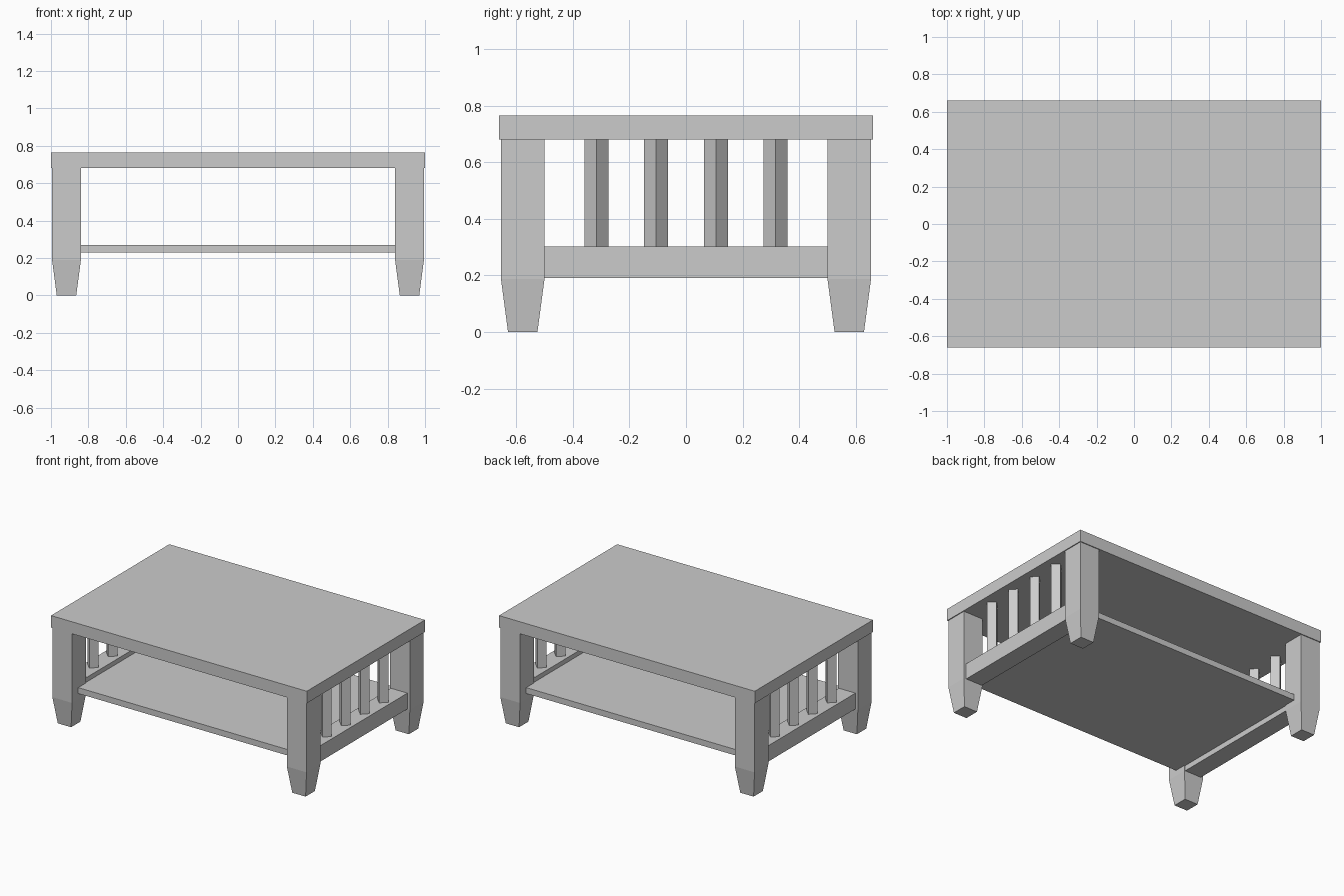
import bpy, bmesh, math
from mathutils import Matrix

if "Cube" in bpy.data.objects:
    bpy.data.objects.remove(bpy.data.objects["Cube"])


def make_object(name, bm):
    bmesh.ops.recalc_face_normals(bm, faces=bm.faces)
    mesh = bpy.data.meshes.new(name)
    bm.to_mesh(mesh)
    bm.free()
    obj = bpy.data.objects.new(name, mesh)
    bpy.context.collection.objects.link(obj)
    return obj


def box(name, center, size, turn=0.0):
    bm = bmesh.new()
    mat = (Matrix.Translation(center) @ Matrix.Rotation(turn, 4, 'Z')
           @ Matrix.Diagonal((*size, 1)))
    bmesh.ops.create_cube(bm, size=1, matrix=mat)
    return make_object(name, bm)


def leg(name, x, y):
    # square post narrowing toward the foot: (z, half x, half y)
    bm = bmesh.new()
    rings = []
    for z, hx, hy in [(0, 0.052, 0.052), (0.188, 0.077, 0.077), (0.68, 0.077, 0.077)]:
        rings.append([bm.verts.new((x + sx * hx, y + sy * hy, z))
                      for sx, sy in ((-1, -1), (1, -1), (1, 1), (-1, 1))])
    bm.faces.new(rings[0])
    bm.faces.new(rings[-1])
    for a, b in zip(rings, rings[1:]):
        for i in range(4):
            j = (i + 1) % 4
            bm.faces.new((a[i], a[j], b[j], b[i]))
    return make_object(name, bm)


# Table top and lower shelf
box("table_top", (0, 0, 0.7225), (2, 1.32, 0.085))
box("lower_shelf", (0, 0, 0.249), (1.69, 1.17, 0.042))

for sx, side in ((-1, "left"), (1, "right")):
    # Tapered legs
    for sy, end in ((-1, "front"), (1, "back")):
        leg(f"{end}_{side}_leg", sx * 0.917, sy * 0.577)
    # Side rail between the legs
    box(f"{side}_rail", (sx * 0.91, 0, 0.246), (0.13, 1.0, 0.112))
    # Diamond-set slats
    for i in range(4):
        y = (i - 1.5) * 0.211
        box(f"{side}_slat_{i + 1}", (sx * 0.912, y, 0.491),
            (0.06, 0.06, 0.378), math.radians(45))
